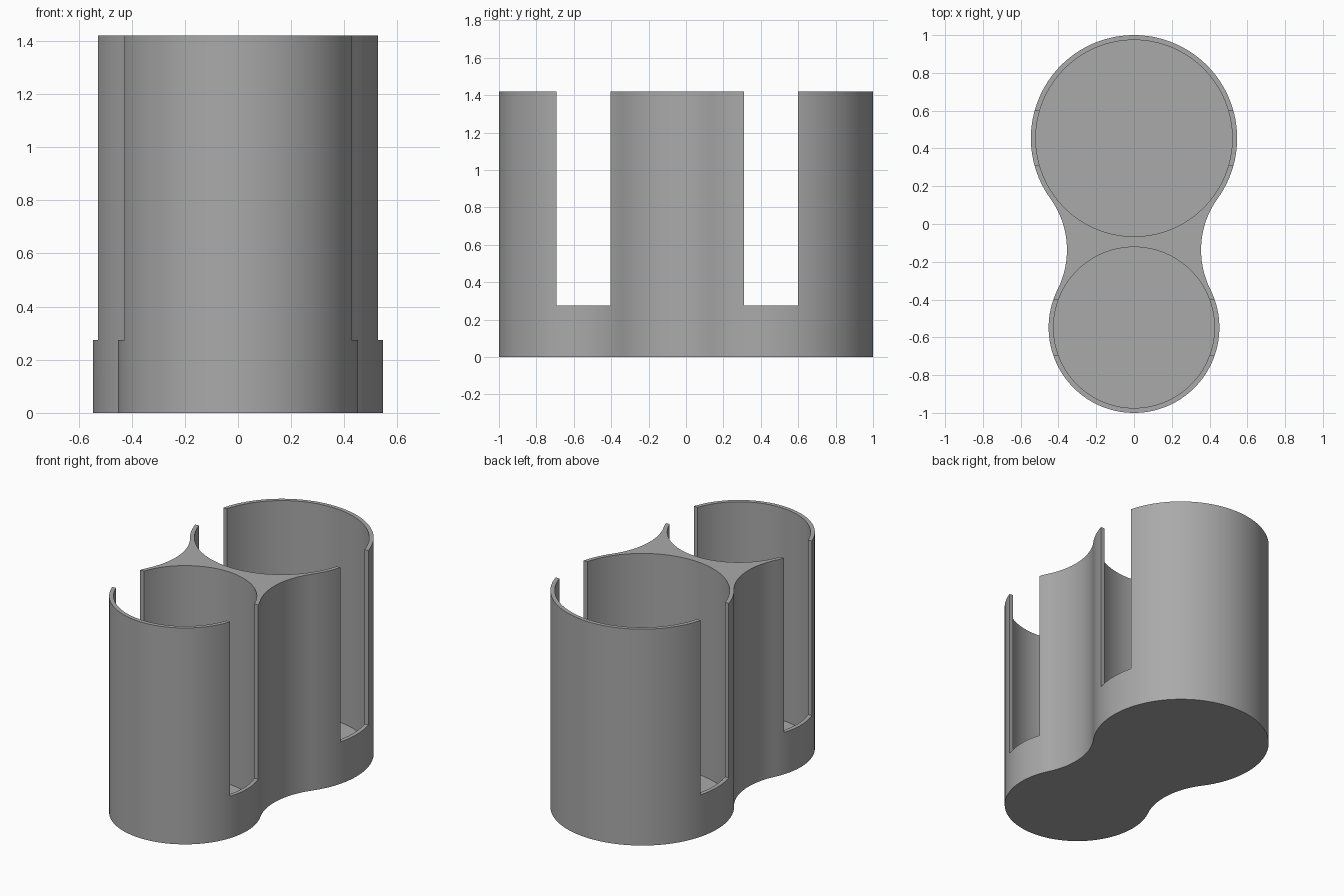
import bpy, bmesh, math

if "Cube" in bpy.data.objects:
    bpy.data.objects.remove(bpy.data.objects["Cube"])

# Main dimensions
HEIGHT, FLOOR, SLOT_Z, SLOT_W = 1.42, 0.027, 0.275, 0.29
R1, R2, WALL = 0.546, 0.452, 0.026     # large and small cup radii
Y1, Y2 = 1 - R1, -1 + R2               # cup centres
FILLET = 0.465                         # radius of the waist curve

grey = bpy.data.materials.new("grey plastic")
grey.diffuse_color = (0.4, 0.4, 0.4, 1)
grey.use_nodes = True
grey.node_tree.nodes["Principled BSDF"].inputs["Base Color"].default_value = grey.diffuse_color


def arc(cx, cy, r, a0, a1, n):
    return [(cx + r * math.cos(a0 + (a1 - a0) * i / n),
             cy + r * math.sin(a0 + (a1 - a0) * i / n)) for i in range(n + 1)]


def prism(name, points, z0, z1):
    """Extrude a closed outline from z0 to z1."""
    bm = bmesh.new()
    face = bm.faces.new([bm.verts.new((x, y, z0)) for x, y in points])
    top = bmesh.ops.extrude_face_region(bm, geom=[face])["geom"]
    bmesh.ops.translate(bm, vec=(0, 0, z1 - z0),
                        verts=[v for v in top if isinstance(v, bmesh.types.BMVert)])
    bmesh.ops.recalc_face_normals(bm, faces=bm.faces)
    mesh = bpy.data.meshes.new(name)
    bm.to_mesh(mesh)
    bm.free()
    obj = bpy.data.objects.new(name, mesh)
    bpy.context.collection.objects.link(obj)
    mesh.materials.append(grey)
    return obj


# Waist arc centre: tangent to both cup circles
d, a, b = Y1 - Y2, R1 + FILLET, R2 + FILLET
drop = (a * a - b * b + d * d) / (2 * d)
fx, fy = math.sqrt(a * a - drop * drop), Y1 - drop
t1 = math.atan2(fy - Y1, fx)           # tangent angle on the large cup
t2 = math.atan2(fy - Y2, fx)           # tangent angle on the small cup

# Right half of the outline, bottom to top, then mirrored
half = (arc(0, Y2, R2, -math.pi / 2, t2, 48)
        + arc(fx, fy, FILLET, math.pi + t2, math.pi + t1, 20)[1:-1]
        + arc(0, Y1, R1, t1, math.pi / 2, 48))
outline = half + [(-x, y) for x, y in reversed(half[1:-1])]
holder = prism("double_cup_holder", outline, 0, HEIGHT)

# Round pockets and the side slots through both walls
cutters = []
for label, y, r in (("large", Y1, R1), ("small", Y2, R2)):
    circle = arc(0, y, r - WALL, 0, 2 * math.pi, 128)[:-1]
    cutters.append(prism(label + "_pocket_cutter", circle, FLOOR, HEIGHT + 0.2))
    h = SLOT_W / 2
    box = [(-0.8, y - h), (0.8, y - h), (0.8, y + h), (-0.8, y + h)]
    cutters.append(prism(label + "_slot_cutter", box, SLOT_Z, HEIGHT + 0.3))

for cutter in cutters:
    mod = holder.modifiers.new(cutter.name, "BOOLEAN")
    mod.operation, mod.solver, mod.object = "DIFFERENCE", "EXACT", cutter

# Bake the cuts and remove the helpers
bpy.context.view_layer.objects.active = holder
holder.select_set(True)
for mod in list(holder.modifiers):
    bpy.ops.object.modifier_apply(modifier=mod.name)
for cutter in cutters:
    bpy.data.objects.remove(cutter, do_unlink=True)

bpy.ops.object.select_all(action="DESELECT")
holder.select_set(True)
bpy.ops.object.shade_smooth_by_angle(angle=math.radians(30))
